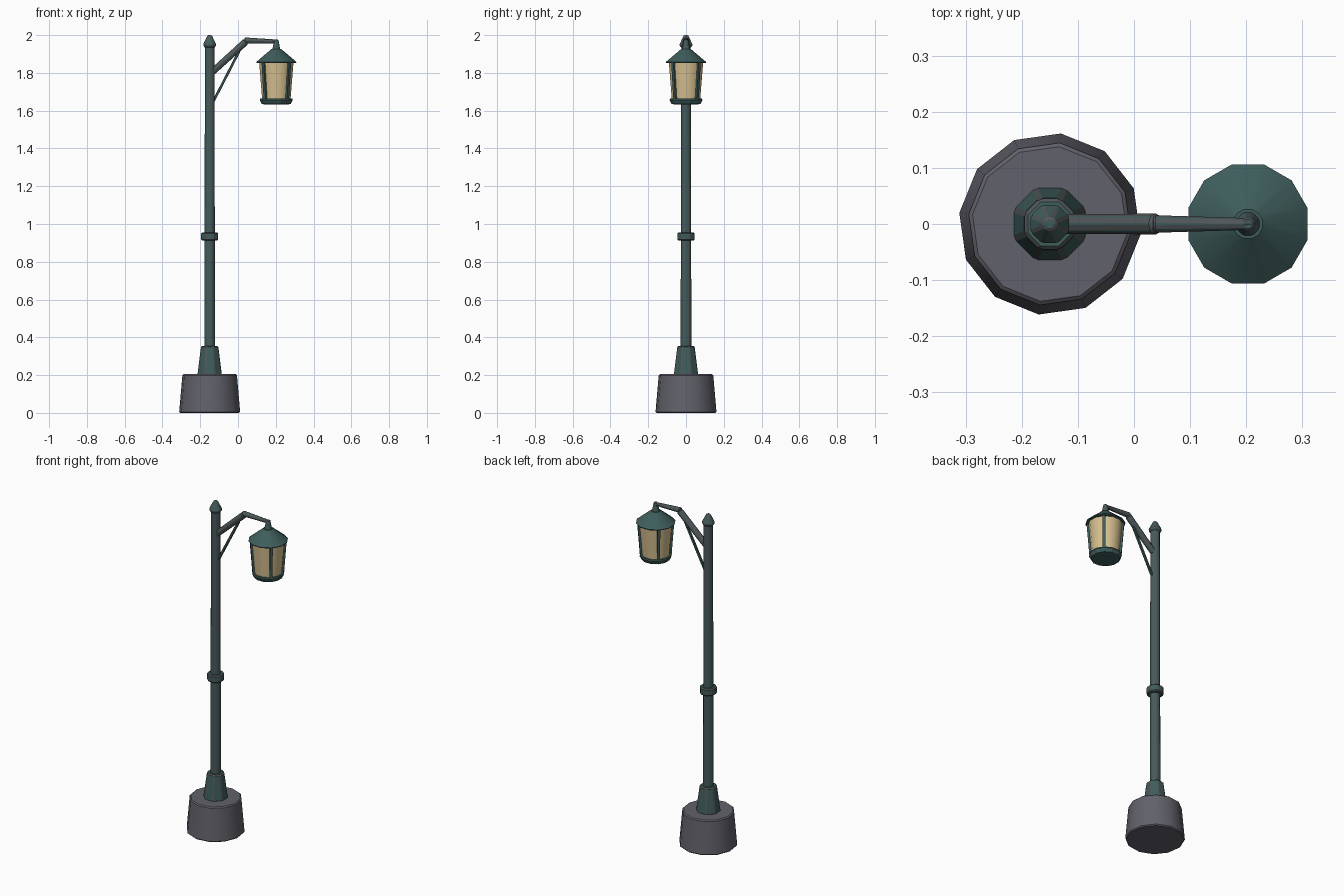
import bpy, bmesh, math
from mathutils import Vector

if "Cube" in bpy.data.objects:
    bpy.data.objects.remove(bpy.data.objects["Cube"], do_unlink=True)


def make_material(name, rgb):
    mat = bpy.data.materials.new(name)
    mat.use_nodes = True
    mat.diffuse_color = (*rgb, 1)
    mat.node_tree.nodes["Principled BSDF"].inputs["Base Color"].default_value = (*rgb, 1)
    return mat


STONE = make_material("grey stone", (0.12, 0.12, 0.145))
GREEN = make_material("green paint", (0.048, 0.11, 0.105))
WORN = make_material("worn metal edge", (0.085, 0.095, 0.10))
GLASS = make_material("warm glass", (0.68, 0.53, 0.28))

POST_X, LAMP_X = -0.15, 0.203


def finish(name, bm, mat, bevel=0.0, edge=None, limit=40, smooth=False):
    """Turn a bmesh into an object; bevelled edges can take their own material."""
    bmesh.ops.recalc_face_normals(bm, faces=bm.faces)
    mesh = bpy.data.meshes.new(name)
    bm.to_mesh(mesh)
    bm.free()
    obj = bpy.data.objects.new(name, mesh)
    bpy.context.collection.objects.link(obj)
    mesh.materials.append(mat)
    if bevel:
        mod = obj.modifiers.new("edge bevel", 'BEVEL')
        mod.width, mod.segments = bevel, 1
        mod.limit_method, mod.angle_limit = 'ANGLE', math.radians(limit)
        if edge:
            mesh.materials.append(edge)
            mod.material = 1
    if smooth:
        bpy.ops.object.select_all(action='DESELECT')
        obj.select_set(True)
        bpy.context.view_layer.objects.active = obj
        bpy.ops.object.shade_smooth_by_angle(angle=math.radians(35))
    return obj


def turned(name, x, profile, sides, mat, turn=None, **style):
    """Closed faceted solid from (radius, height) pairs around a vertical axis."""
    turn = math.pi / sides if turn is None else math.radians(turn)
    bm = bmesh.new()
    rings = []
    for r, z in profile:
        angles = [turn + math.tau * i / sides for i in range(sides)]
        rings.append([bm.verts.new((x + r * math.cos(a), r * math.sin(a), z)) for a in angles])
    for low, high in zip(rings, rings[1:]):
        for i in range(sides):
            j = (i + 1) % sides
            bm.faces.new((low[i], low[j], high[j], high[i]))
    bm.faces.new(rings[0][::-1])
    bm.faces.new(rings[-1])
    return finish(name, bm, mat, **style)


def beam(name, start, end, r1, r2, sides, mat, **style):
    """Tapered bar between two points."""
    start, end = Vector(start), Vector(end)
    axis = end - start
    bm = bmesh.new()
    bmesh.ops.create_cone(bm, cap_ends=True, segments=sides, radius1=r1, radius2=r2,
                          depth=axis.length)
    turn = axis.to_track_quat('Z', 'Y').to_matrix()
    bmesh.ops.rotate(bm, verts=bm.verts, matrix=turn @ spin(sides))
    bmesh.ops.translate(bm, verts=bm.verts, vec=(start + end) / 2)
    return finish(name, bm, mat, **style)


def spin(sides):
    from mathutils import Matrix
    return Matrix.Rotation(math.pi / sides, 3, 'Z')


# Stone footing
turned("stone_base", POST_X, [(0.163, 0), (0.145, 0.205)], 12, STONE, turn=23,
       bevel=0.006, limit=50, smooth=True)

# Post: flared foot, shaft, collar and cap
trim = dict(edge=WORN)
turned("post_foot", POST_X, [(0.07, 0.2), (0.049, 0.355)], 8, GREEN, bevel=0.006, **trim)
turned("post_shaft", POST_X, [(0.031, 0.34), (0.027, 1.95)], 8, GREEN, bevel=0.005, **trim)
turned("post_collar", POST_X, [(0.049, 0.912), (0.049, 0.956)], 8, GREEN, bevel=0.006, **trim)
turned("post_cap", POST_X, [(0.026, 1.932), (0.038, 1.946), (0.036, 1.953), (0.012, 2.0)],
       8, GREEN, bevel=0.004, limit=30, **trim)

# Arm and brace
knee = (0.043, 0, 1.967)
beam("arm_rise", (-0.145, 0, 1.797), knee, 0.019, 0.02, 8, GREEN, bevel=0.006, **trim)
beam("arm_reach", (0.034, 0, 1.972), (0.213, 0, 1.966), 0.017, 0.011, 8, GREEN,
     bevel=0.004, **trim)
beam("arm_brace", (-0.135, 0, 1.64), (0.005, 0, 1.912), 0.0095, 0.0095, 4, GREEN,
     bevel=0.002, **trim)

# Lantern hanger and roof
turned("lantern_hanger", LAMP_X, [(0.024, 1.918), (0.018, 1.945), (0.012, 1.976)], 8, GREEN,
       bevel=0.003, **trim)
turned("lantern_roof", LAMP_X, [(0.108, 1.853), (0.11, 1.858), (0.027, 1.926)], 12, GREEN,
       smooth=True)

# Glass body and its floor
turned("lantern_glass", LAMP_X, [(0.077, 1.65), (0.094, 1.856)], 12, GLASS, smooth=True)
turned("lantern_floor", LAMP_X, [(0.064, 1.633), (0.08, 1.636), (0.09, 1.656), (0.088, 1.664)],
       12, GREEN)

# Four corner bars between floor and roof
for side, sx in (("left", 1), ("right", -1)):
    for face, sy in (("front", -1), ("back", 1)):
        low, high = 0.079 * math.sqrt(0.5), 0.095 * math.sqrt(0.5)
        beam(f"lantern_bar_{face}_{side}",
             (LAMP_X + sx * low, sy * low, 1.65), (LAMP_X + sx * high, sy * high, 1.857),
             0.011, 0.011, 4, GREEN)
